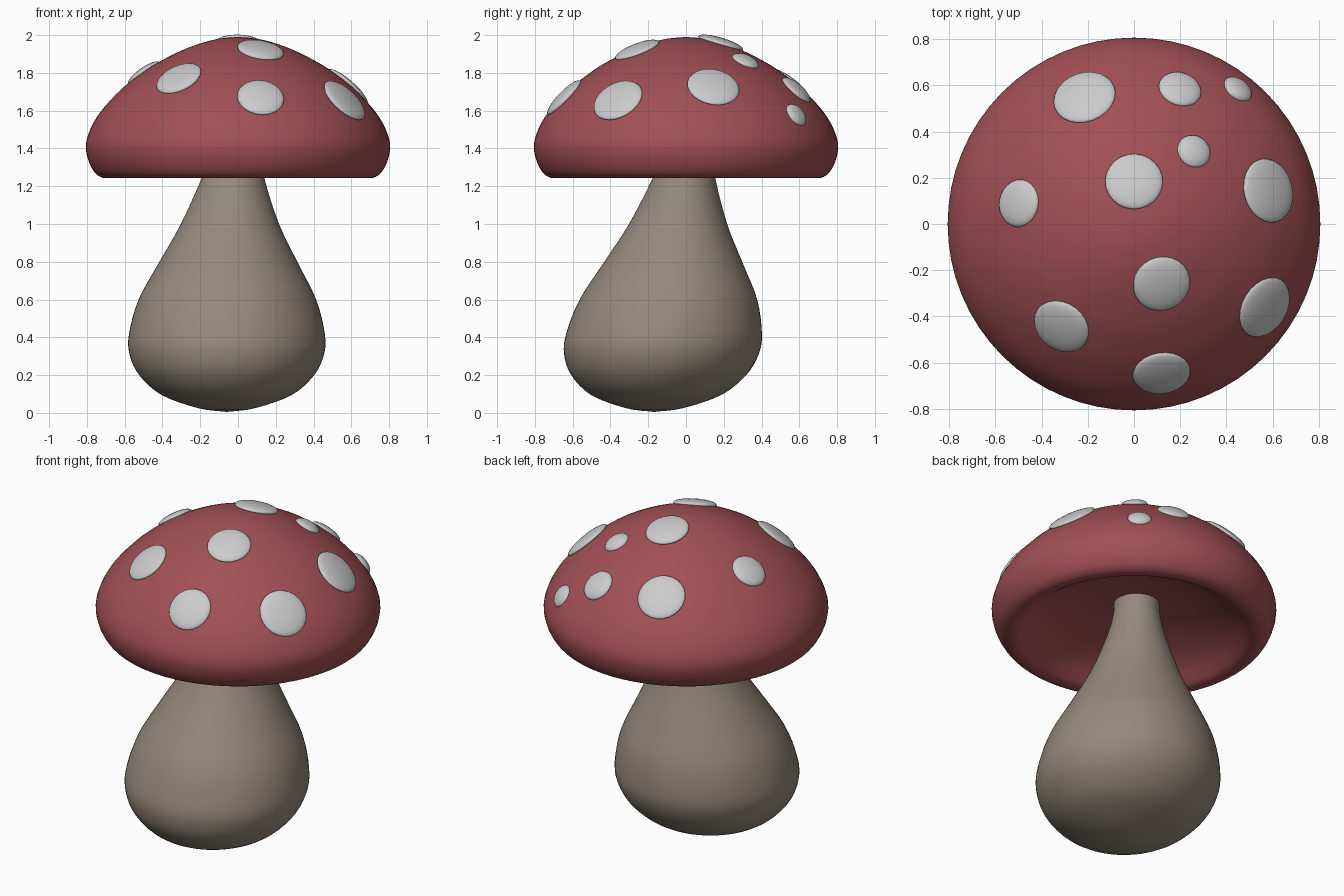
import bpy, bmesh, math
from mathutils import Vector
from mathutils.bvhtree import BVHTree

if "Cube" in bpy.data.objects:
    bpy.data.objects.remove(bpy.data.objects["Cube"])


def material(name, rgb):
    m = bpy.data.materials.new(name)
    m.diffuse_color = (*rgb, 1)
    m.use_nodes = True
    m.node_tree.nodes["Principled BSDF"].inputs["Base Color"].default_value = m.diffuse_color
    return m


def smooth_profile(pts, steps=4):
    """Catmull-Rom curve through (radius, height) points."""
    p = [Vector(q) for q in pts]
    p = [2 * p[0] - p[1]] + p + [2 * p[-1] - p[-2]]
    out = []
    for a, b, c, d in zip(p, p[1:], p[2:], p[3:]):
        for i in range(steps):
            t = i / steps
            out.append(0.5 * (2 * b + (c - a) * t + (2 * a - 5 * b + 4 * c - d) * t * t
                              + (3 * b - a - 3 * c + d) * t ** 3))
    return out + [p[-2]]


def lathe(name, pts, mat, segments=64):
    bm = bmesh.new()
    verts = [bm.verts.new((max(q.x, 0), 0, q.y)) for q in smooth_profile(pts)]
    edges = [bm.edges.new(pair) for pair in zip(verts, verts[1:])]
    bmesh.ops.spin(bm, geom=verts + edges, cent=(0, 0, 0), axis=(0, 0, 1),
                   angle=math.tau, steps=segments)
    bmesh.ops.remove_doubles(bm, verts=bm.verts, dist=0.0005)
    bmesh.ops.recalc_face_normals(bm, faces=bm.faces)
    for f in bm.faces:
        f.smooth = True
    tree = BVHTree.FromBMesh(bm)
    mesh = bpy.data.meshes.new(name)
    bm.to_mesh(mesh)
    bm.free()
    mesh.materials.append(mat)
    obj = bpy.data.objects.new(name, mesh)
    bpy.context.collection.objects.link(obj)
    return obj, tree


# Cap: domed top, rounded rim and hollow underside
cap, cap_tree = lathe("cap", [
    (0, 1.99), (0.1, 1.981), (0.2, 1.956), (0.3, 1.918), (0.4, 1.868),
    (0.485, 1.817), (0.6, 1.729), (0.69, 1.639), (0.75, 1.562), (0.79, 1.482),
    (0.806, 1.41), (0.792, 1.335), (0.76, 1.275), (0.725, 1.248), (0.69, 1.243),
    (0.655, 1.252), (0.615, 1.28), (0.55, 1.325), (0.45, 1.37), (0.3, 1.412),
    (0.15, 1.435), (0, 1.44)],
    material("cap_red", (0.36, 0.08, 0.09)))

# Stem: pear-shaped bulb reaching into the cap, leaning towards the front left
stem, _ = lathe("stem", [
    (0, 0.005), (0.15, 0.025), (0.345, 0.095), (0.463, 0.2), (0.515, 0.31),
    (0.518, 0.42), (0.47, 0.6), (0.365, 0.8), (0.26, 1.0), (0.165, 1.245),
    (0.132, 1.38), (0.125, 1.45), (0.06, 1.46), (0, 1.46)],
    material("stem_tan", (0.30, 0.25, 0.20)))
for v in stem.data.vertices:
    z = v.co.z
    v.co.x += -0.06 + 0.05 * (z / 1.42) ** 3
    v.co.y += -0.17 + 0.128 * z

# Spots: flattened domes lying on the cap (x, y, radius)
spots = [(-0.215, 0.55, 0.137), (0.2, 0.585, 0.094), (0.45, 0.585, 0.068),
         (0.26, 0.315, 0.075), (0, 0.185, 0.125), (0.583, 0.145, 0.14),
         (-0.5, 0.09, 0.103), (0.12, -0.26, 0.125), (-0.315, -0.445, 0.127),
         (0.567, -0.362, 0.139), (0.12, -0.648, 0.125)]
for i, (x, y, r) in enumerate(spots):
    hit, normal, _, _ = cap_tree.ray_cast(Vector((x, y, 3)), Vector((0, 0, -1)))
    bpy.ops.mesh.primitive_uv_sphere_add(segments=24, ring_count=12, radius=1,
                                         location=hit - normal * 0.004)
    spot = bpy.context.object
    spot.name = f"spot_{i + 1}"
    spot.scale = (r, r, 0.03)
    spot.rotation_euler = normal.to_track_quat('Z', 'Y').to_euler()
    bpy.ops.object.shade_smooth()
